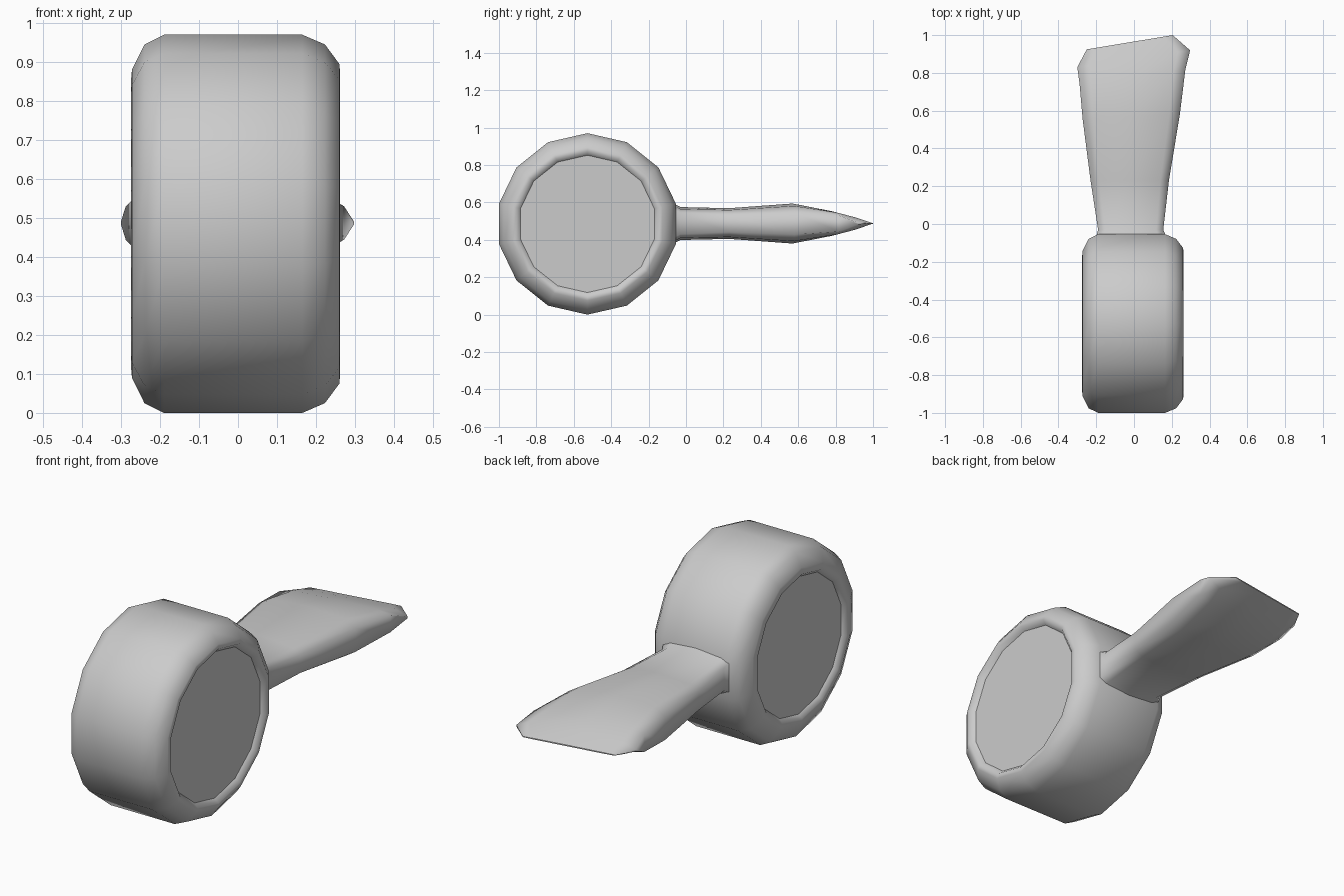
import bpy, math

if "Cube" in bpy.data.objects:
    bpy.data.objects.remove(bpy.data.objects["Cube"])

CY, CZ = -0.527, 0.485   # drum axis


def loft(name, rings, flat_caps):
    """Skin closed rings of equal length and cap both ends."""
    n = len(rings[0])
    verts = [p for r in rings for p in r]
    faces = []
    for k in range(len(rings) - 1):
        for i in range(n):
            j = (i + 1) % n
            faces.append((k * n + i, k * n + j, (k + 1) * n + j, (k + 1) * n + i))
    faces.append(tuple(reversed(range(n))))
    faces.append(tuple(range((len(rings) - 1) * n, len(rings) * n)))
    me = bpy.data.meshes.new(name)
    me.from_pydata(verts, [], faces)
    ob = bpy.data.objects.new(name, me)
    bpy.context.collection.objects.link(ob)
    bpy.context.view_layer.objects.active = ob
    ob.select_set(True)
    # consistent outward normals
    bpy.ops.object.mode_set(mode='EDIT')
    bpy.ops.mesh.select_all(action='SELECT')
    bpy.ops.mesh.normals_make_consistent(inside=False)
    bpy.ops.object.mode_set(mode='OBJECT')
    bpy.ops.object.shade_smooth_by_angle(angle=math.radians(75))
    ob.select_set(False)
    if flat_caps:
        for p in me.polygons:
            if len(p.vertices) > 4:
                p.use_smooth = False
    return ob


# Drum: 14-sided round-shouldered wheel with slightly recessed side discs
profile = [(-0.255, 0.345), (-0.275, 0.362), (-0.272, 0.395), (-0.24, 0.46),
           (-0.19, 0.485), (0.165, 0.485), (0.223, 0.46), (0.260, 0.41),
           (0.262, 0.387), (0.240, 0.367)]
rings = []
for x, r in profile:
    rings.append([(x, CY + r * math.sin(2 * math.pi * i / 14),
                   CZ + r * math.cos(2 * math.pi * i / 14)) for i in range(14)])
loft("drum", rings, True)

# Handle: flared paddle ending in a slanted chisel edge
# y, left x, right x, half thickness, edge thickness ratio, slant
sections = [(-0.15, -0.21, 0.18, 0.120, 0.70, 0.0),
            (-0.065, -0.20, 0.17, 0.107, 0.70, 0.0),
            (-0.03, -0.19, 0.155, 0.088, 0.65, 0.0),
            (0.23, -0.23, 0.185, 0.082, 0.55, 0.0),
            (0.57, -0.272, 0.243, 0.107, 0.55, 0.05),
            (0.78, -0.288, 0.272, 0.066, 0.65, 0.14),
            (0.875, -0.30, 0.297, 0.036, 0.12, 0.15),
            (0.966, -0.25, 0.205, 0.003, 0.60, 0.165)]
rings = []
for y, xl, xr, h, e, s in sections:
    mid, w = (xl + xr) / 2, (xr - xl) / 2
    shape = [(-1, e), (-0.78, 0.88), (0, 1), (0.78, 0.88), (1, e)]
    pts = shape + [(a, -b) for a, b in reversed(shape)]
    rings.append([(mid + a * w, y + s * (mid + a * w), CZ + 0.002 + b * h) for a, b in pts])
loft("handle", rings, True)
